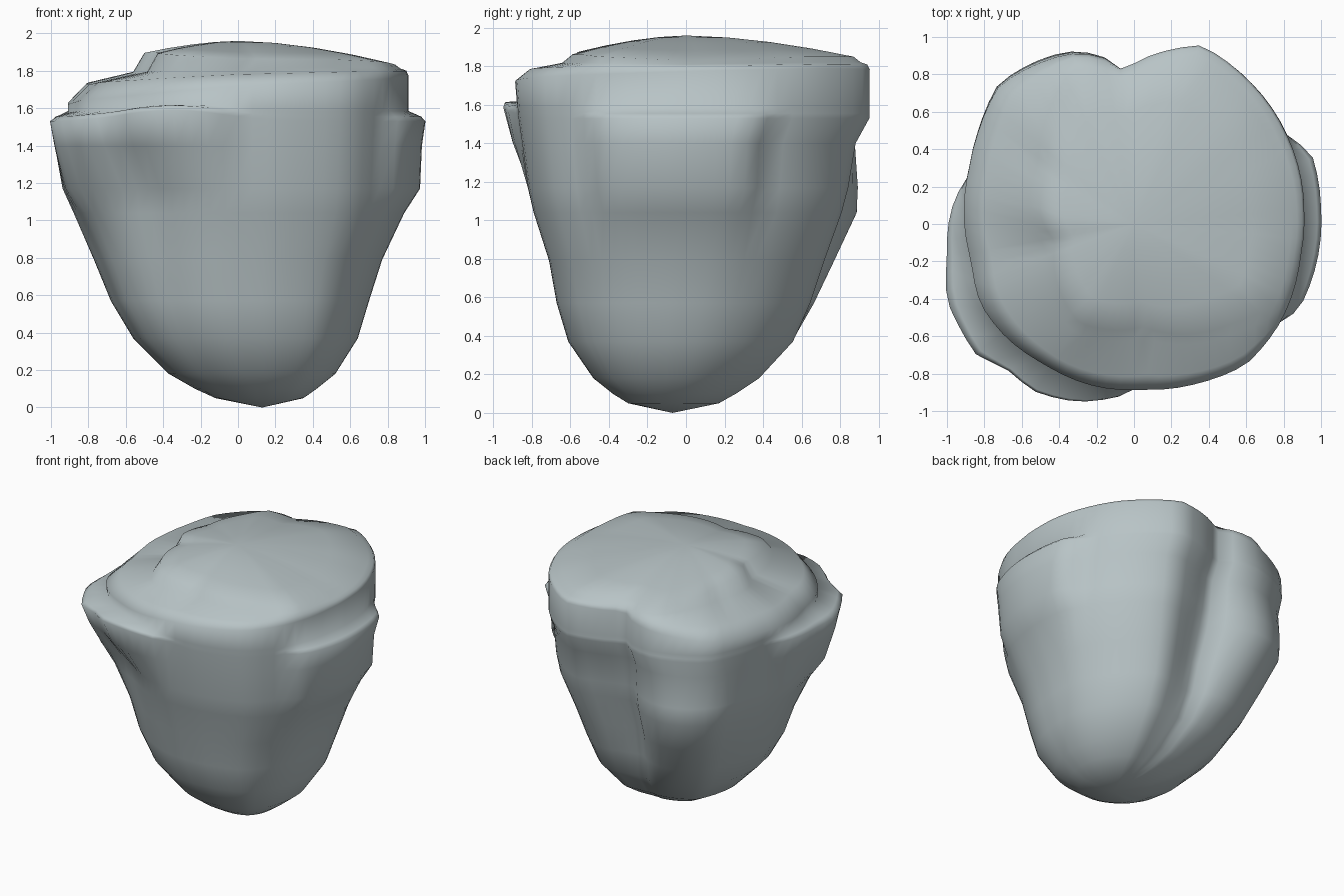
import bpy, bmesh, math

if "Cube" in bpy.data.objects:
    bpy.data.objects.remove(bpy.data.objects["Cube"])

N = 72  # points around each ring

# Plan outlines read from above
MAIN = [(.36,.955),(.6,.78),(.82,.47),(.91,.06),(.89,-.18),(.78,-.53),(.6,-.75),(.35,-.85),
        (.05,-.885),(-.2,-.87),(-.48,-.75),(-.68,-.61),(-.82,-.43),(-.87,-.2),(-.91,.05),
        (-.88,.3),(-.83,.5),(-.72,.74),(-.35,.91),(-.18,.9),(-.06,.82),(.06,.89)]
SHELF = [(.8,.48),(.95,.37),(1,.08),(.96,-.28),(.88,-.47),(.76,-.55),(.6,-.75),(.35,-.85),(.02,-.885),
         (-.07,-.935),(-.3,-.965),(-.52,-.915),(-.7,-.77),(-.83,-.73),(-.93,-.57),(-1,-.42),
         (-1,-.2),(-.98,.06),(-.9,.24)]
PLATEAU = [(.33,.87),(.74,.42),(.84,.05),(.82,-.2),(.76,-.43),(.55,-.52),(.05,-.55),(-.29,-.53),
           (-.4,-.35),(-.42,-.1),(-.5,.05),(-.46,.3),(-.42,.55),(-.3,.78),(-.06,.77),(.06,.83)]


def lerp_table(table, v):
    for (a, *p), (b, *q) in zip(table, table[1:]):
        if v <= b:
            t = max(0, (v - a) / (b - a))
            return [i + (j - i) * t for i, j in zip(p, q)]
    return list(table[-1][1:])


def around(pairs, ang):
    """Periodic interpolation of (angle, value) pairs in degrees."""
    s = sorted((a % 360, v) for a, v in pairs)
    s = [(s[-1][0] - 360, s[-1][1])] + s + [(s[0][0] + 360, s[0][1])]
    return lerp_table(s, ang % 360)[0]


def polar(points):
    return [(math.degrees(math.atan2(y, x)), math.hypot(x, y)) for x, y in points]


def bump(a, centre, width):
    d = (a - centre + 180) % 360 - 180
    return math.exp(-(d / width) ** 2)


main, shelf, plateau = polar(MAIN), polar(SHELF), polar(PLATEAU)
# Heights of the rim, the foot of the top step and the plateau edge, by angle
RIM = [(0,1.785),(45,1.80),(90,1.79),(135,1.69),(180,1.63),(225,1.67),(270,1.73),(315,1.76)]
FOOT = [(0,1.81),(45,1.82),(90,1.82),(120,1.82),(150,1.80),(180,1.79),(225,1.80),(270,1.815),(315,1.82)]
EDGE = [(0,1.83),(45,1.85),(90,1.85),(120,1.85),(150,1.88),(180,1.90),(225,1.89),(270,1.865),(315,1.86)]

# Body sections: z, x min, x max, y min, y max, side shelf, front shelf, back bulge, groove, front-left dent
SECTIONS = [
    (.05, -.12, .35, -.30, .17, 0, 0, 0, 0, 0),
    (.10, -.23, .42, -.38, .26, 0, 0, 0, 0, 0),
    (.18, -.37, .52, -.48, .38, 0, 0, 0, 0, 0),
    (.37, -.56, .64, -.61, .56, 0, 0, .2, .2, 0),
    (.57, -.68, .70, -.67, .66, 0, 0, .5, .7, .01),
    (.79, -.77, .77, -.71, .74, 0, 0, .9, 1, .03),
    (1.04, -.87, .87, -.79, .83, .2, 0, 1.3, 1, .045),
    (1.17, -.89, .89, -.82, .86, .9, .1, 1, .8, .065),
    (1.40, -.90, .90, -.85, .89, .9, .75, .4, .4, .02),
    (1.53, -.91, .91, -.87, .955, 1, 1, .15, .1, 0),
    (1.555, -.91, .91, -.872, .955, .75, .9, .1, .1, 0),
    (1.585, -.91, .91, -.875, .955, 0, 0, .1, .1, 0)]

bm = bmesh.new()
rings = []
angles = [i * 360 / N for i in range(N)]


def add_ring(points):
    rings.append([bm.verts.new(p) for p in points])


# Tapering body with side shelves and the back groove
for z, x0, x1, y0, y1, side, front, bulge, groove, dent in SECTIONS:
    pts = []
    for a in angles:
        c, s = math.cos(math.radians(a)), math.sin(math.radians(a))
        r = around(main, a)
        if z < .8:  # the notch fades towards the bottom
            r += .11 * (1 - z / .8) * bump(a, 94, 10)
        x = x0 + (r * c + .91) / 1.82 * (x1 - x0)
        y = y0 + (r * s + .885) / 1.84 * (y1 - y0)
        t = max(0, min(1, (a - 205) / 30)) if a < 310 else 0
        k = side + (front - side) * t
        if z < 1.3 and a > 150 and a < 235:  # left shelf thins out earlier
            k *= .65
        has_shelf = a < 31 or a > 165
        extra = max(0, around(shelf, a) - r) * k if has_shelf else 0
        extra += .10 * bulge * bump(a, 119, 20) - .055 * groove * bump(a, 85, 16)
        extra -= dent * bump(a, 234, 19)
        lift = .06 * bump(a, 250, 22) if z > 1.5 else 0
        pts.append((x + extra * c, y + extra * s, z + lift * (1 if z < 1.58 else .6)))
    add_ring(pts)


# Cap: rim, rounded shoulder, lower terrace, step and gently domed plateau
def cap_ring(radius, height):
    pts = []
    for a in angles:
        t, r = math.radians(a), radius(a)
        pts.append((r * math.cos(t), r * math.sin(t), height(a)))
    add_ring(pts)


R = lambda a: around(main, a)
P = lambda a: around(plateau, a)
F = lambda a: P(a) + min(.06, (R(a) - P(a)) * .45)
rim, foot, edge = (lambda a: around(RIM, a)), (lambda a: around(FOOT, a)), (lambda a: around(EDGE, a))
cap_ring(R, lambda a: rim(a) - .01)
cap_ring(lambda a: R(a) * .72 + F(a) * .28, lambda a: rim(a) * .4 + foot(a) * .6)
cap_ring(F, foot)
cap_ring(P, edge)
for f in (.75, .5, .25):
    cap_ring(lambda a: P(a) * f, lambda a: edge(a) + (1.96 - edge(a)) * (1 - f ** 1.7))

for lo, hi in zip(rings, rings[1:]):
    for i in range(N):
        j = (i + 1) % N
        bm.faces.new((lo[i], lo[j], hi[j], hi[i]))
tip, top = bm.verts.new((.13, -.07, 0)), bm.verts.new((0, 0, 1.96))
for i in range(N):
    j = (i + 1) % N
    bm.faces.new((tip, rings[0][j], rings[0][i]))
    bm.faces.new((top, rings[-1][i], rings[-1][j]))
bmesh.ops.recalc_face_normals(bm, faces=bm.faces)

mesh = bpy.data.meshes.new("rock")
bm.to_mesh(mesh)
bm.free()
rock = bpy.data.objects.new("rock", mesh)
bpy.context.collection.objects.link(rock)

# Single stone grey colour
stone = bpy.data.materials.new("stone grey")
stone.diffuse_color = (.48, .55, .565, 1)
stone.use_nodes = True
stone.node_tree.nodes["Principled BSDF"].inputs["Base Color"].default_value = stone.diffuse_color
mesh.materials.append(stone)
mesh.polygons.foreach_set("use_smooth", [True] * len(mesh.polygons))
